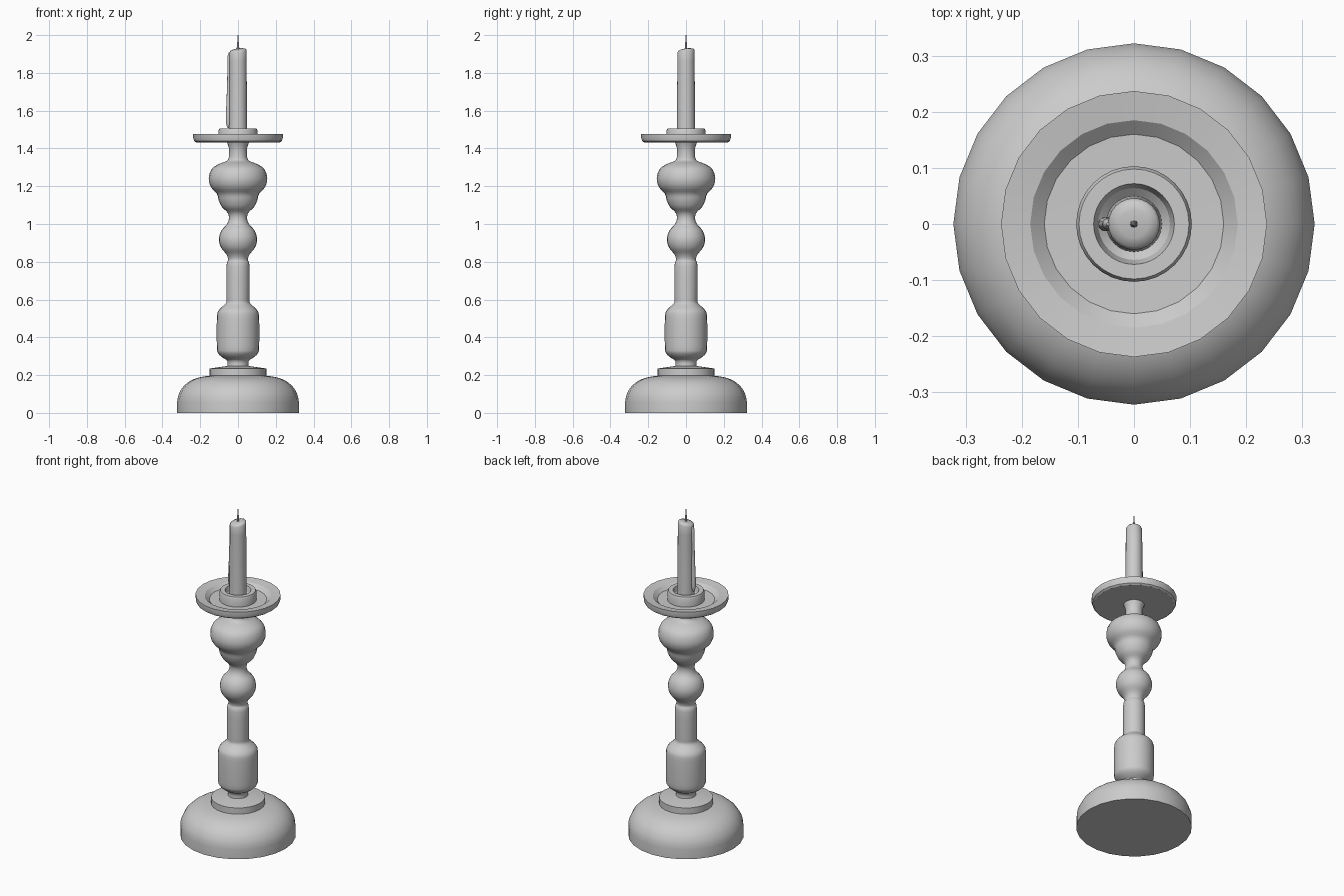
import bpy, bmesh, math
from mathutils import Vector


def smooth_profile(pts, steps=4):
    """Catmull-Rom curve through (radius, z) points."""
    p = [Vector(q) for q in pts]
    p = [p[0]] + p + [p[-1]]
    out = []
    for i in range(1, len(p) - 2):
        a, b, c, d = p[i - 1:i + 3]
        for s in range(steps):
            t = s / steps
            out.append(0.5 * (2 * b + (c - a) * t + (2 * a - 5 * b + 4 * c - d) * t * t
                              + (3 * b - a - 3 * c + d) * t ** 3))
    out.append(p[-1])
    return [(v.x, v.y) for v in out]


def lathe(name, profile, sides=24, angle=35):
    """Revolve a (radius, z) profile, given bottom to top, and cap both ends."""
    bm = bmesh.new()
    rings = []
    for r, z in profile:
        rings.append([bm.verts.new((r * math.cos(2 * math.pi * k / sides),
                                    r * math.sin(2 * math.pi * k / sides), z))
                      for k in range(sides)])
    for lo, hi in zip(rings, rings[1:]):
        for k in range(sides):
            n = (k + 1) % sides
            bm.faces.new((lo[k], lo[n], hi[n], hi[k]))
    bm.faces.new(rings[0][::-1])
    bm.faces.new(rings[-1])
    mesh = bpy.data.meshes.new(name)
    bm.to_mesh(mesh)
    bm.free()
    ob = bpy.data.objects.new(name, mesh)
    bpy.context.collection.objects.link(ob)
    bpy.ops.object.select_all(action='DESELECT')
    ob.select_set(True)
    bpy.context.view_layer.objects.active = ob
    bpy.ops.object.shade_smooth_by_angle(angle=math.radians(angle))
    return ob


# domed foot
lathe("base", [(0.322, 0)] + smooth_profile(
    [(0.322, 0.06), (0.315, 0.095), (0.293, 0.135), (0.255, 0.168), (0.205, 0.188), (0.14, 0.198)], 3))

# stepped collar on the foot
lathe("base_collar", [(0.15, 0.19), (0.15, 0.235), (0.058, 0.248)], angle=30)

# turned stem
lathe("stem", smooth_profile([
    (0.057, 0.24), (0.057, 0.275), (0.082, 0.293), (0.105, 0.315), (0.112, 0.35),
    (0.112, 0.50), (0.104, 0.54), (0.08, 0.565), (0.062, 0.585), (0.061, 0.62),
    (0.061, 0.78), (0.052, 0.81), (0.062, 0.84), (0.09, 0.875), (0.101, 0.92),
    (0.088, 0.965), (0.058, 1.0), (0.048, 1.03), (0.055, 1.06), (0.085, 1.09),
    (0.102, 1.125), (0.112, 1.16), (0.143, 1.195), (0.155, 1.24), (0.14, 1.29),
    (0.10, 1.318), (0.058, 1.335), (0.048, 1.36), (0.048, 1.40), (0.06, 1.437)], 3), angle=60)

# drip pan with sunken floor
lathe("drip_pan", [
    (0.05, 1.432), (0.222, 1.432), (0.232, 1.439), (0.237, 1.455), (0.237, 1.477),
    (0.185, 1.470), (0.160, 1.448), (0.09, 1.446)], angle=30)

# candle cup
lathe("candle_cup", [
    (0.103, 1.44), (0.103, 1.495), (0.098, 1.505), (0.072, 1.505),
    (0.064, 1.475), (0.045, 1.458)], sides=32, angle=30)

# candle, melted lower on one side
candle = lathe("candle", [
    (0.050, 1.455), (0.047, 1.53), (0.046, 1.86), (0.046, 1.912), (0.041, 1.922),
    (0.025, 1.926), (0.006, 1.927)], sides=24, angle=50)
for v in candle.data.vertices:
    if v.co.z > 1.9:
        v.co.z += 0.14 * (v.co.x + v.co.y)

# wax run down the left side
wax = lathe("wax_drip", smooth_profile([
    (0.003, 1.508), (0.011, 1.53), (0.013, 1.58), (0.0105, 1.68), (0.009, 1.80),
    (0.010, 1.88), (0.003, 1.908)], 3), sides=12, angle=60)
for v in wax.data.vertices:
    v.co.x -= 0.052 - 0.006 * (v.co.z - 1.5) / 0.4

# wick with a thicker foot
lathe("wick", [(0.007, 1.92), (0.006, 1.955), (0.003, 1.968), (0.002, 2.0)], sides=10)
